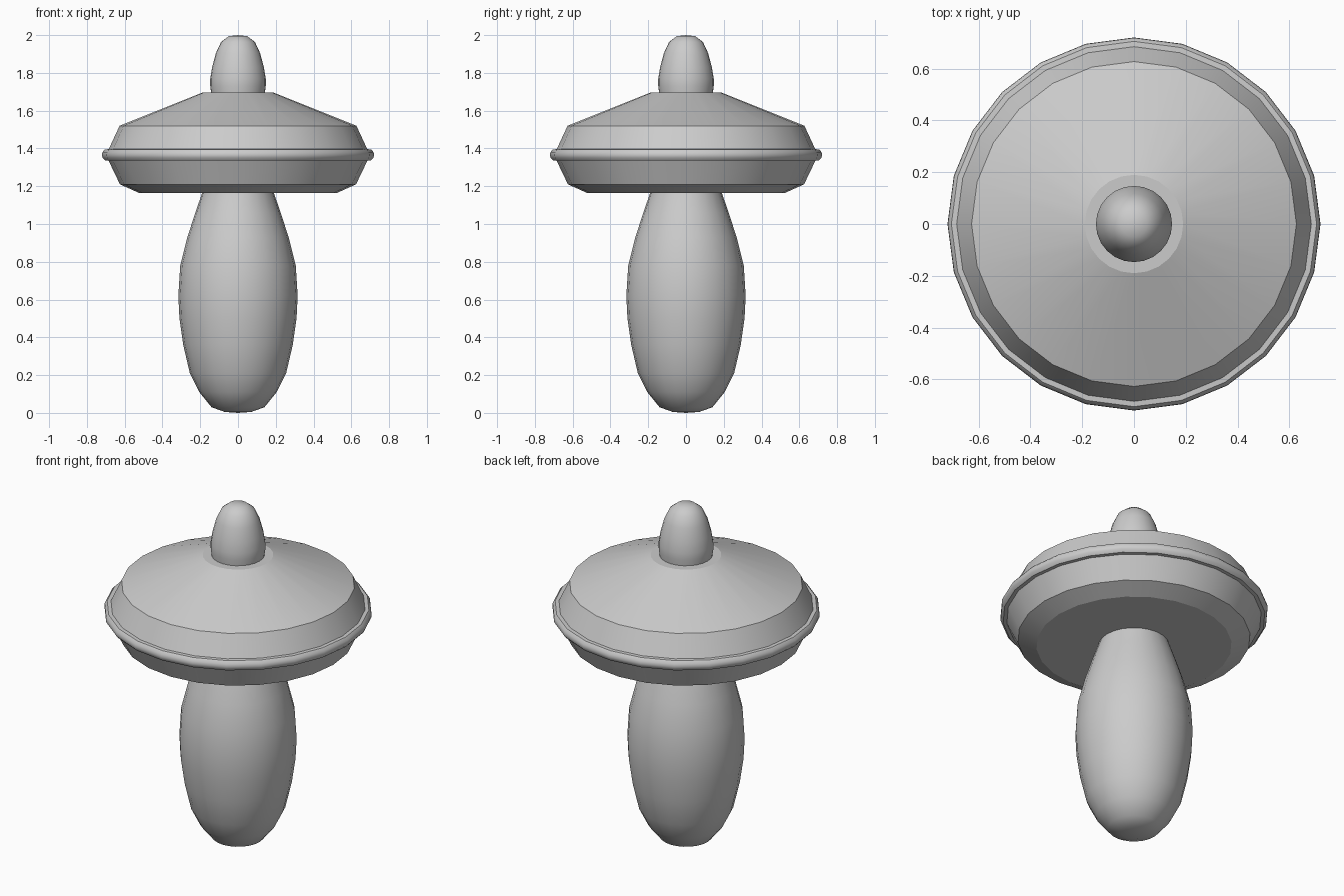
import bpy, bmesh, math

if "Cube" in bpy.data.objects:
    bpy.data.objects.remove(bpy.data.objects["Cube"])

SIDES = 24


def lathe(name, profile, angle):
    """Revolve (radius, z) points, listed bottom to top, around the z axis."""
    bm = bmesh.new()
    verts = [bm.verts.new((r, 0, z)) for r, z in profile]
    edges = [bm.edges.new(pair) for pair in zip(verts, verts[1:])]
    bmesh.ops.spin(bm, geom=verts + edges, cent=(0, 0, 0), axis=(0, 0, 1),
                   angle=math.tau, steps=SIDES)
    bmesh.ops.remove_doubles(bm, verts=bm.verts[:], dist=0.0005)
    bmesh.ops.recalc_face_normals(bm, faces=bm.faces[:])
    mesh = bpy.data.meshes.new(name)
    bm.to_mesh(mesh)
    bm.free()
    obj = bpy.data.objects.new(name, mesh)
    bpy.context.collection.objects.link(obj)
    bpy.ops.object.select_all(action='DESELECT')
    obj.select_set(True)
    bpy.context.view_layer.objects.active = obj
    bpy.ops.object.shade_smooth_by_angle(angle=math.radians(angle))
    return obj


# Rounded spindle body, tapering up into the disc
lathe("lower_body", [
    (0, 0.0), (0.07, 0.005), (0.14, 0.03), (0.205, 0.11), (0.255, 0.21),
    (0.29, 0.36), (0.31, 0.5), (0.316, 0.62), (0.306, 0.78),
    (0.268, 0.93), (0.226, 1.06), (0.188, 1.17), (0.175, 1.22), (0, 1.22)], 45)

# Faceted disc with sloping top and flat underside
lathe("disc", [
    (0, 1.165), (0.525, 1.165), (0.625, 1.21), (0.685, 1.335),
    (0.685, 1.395), (0.627, 1.52), (0.19, 1.695), (0, 1.695)], 16)

# Thin bead around the widest part of the disc
lathe("disc_rim", [
    (0.67, 1.335), (0.705, 1.337), (0.718, 1.352), (0.72, 1.365),
    (0.718, 1.38), (0.705, 1.395), (0.67, 1.397)], 40)

# Rounded knob on top
lathe("top_knob", [
    (0.14, 1.68), (0.147, 1.73), (0.147, 1.77), (0.137, 1.83),
    (0.117, 1.905), (0.09, 1.963), (0.05, 1.994), (0, 2.0)], 45)
